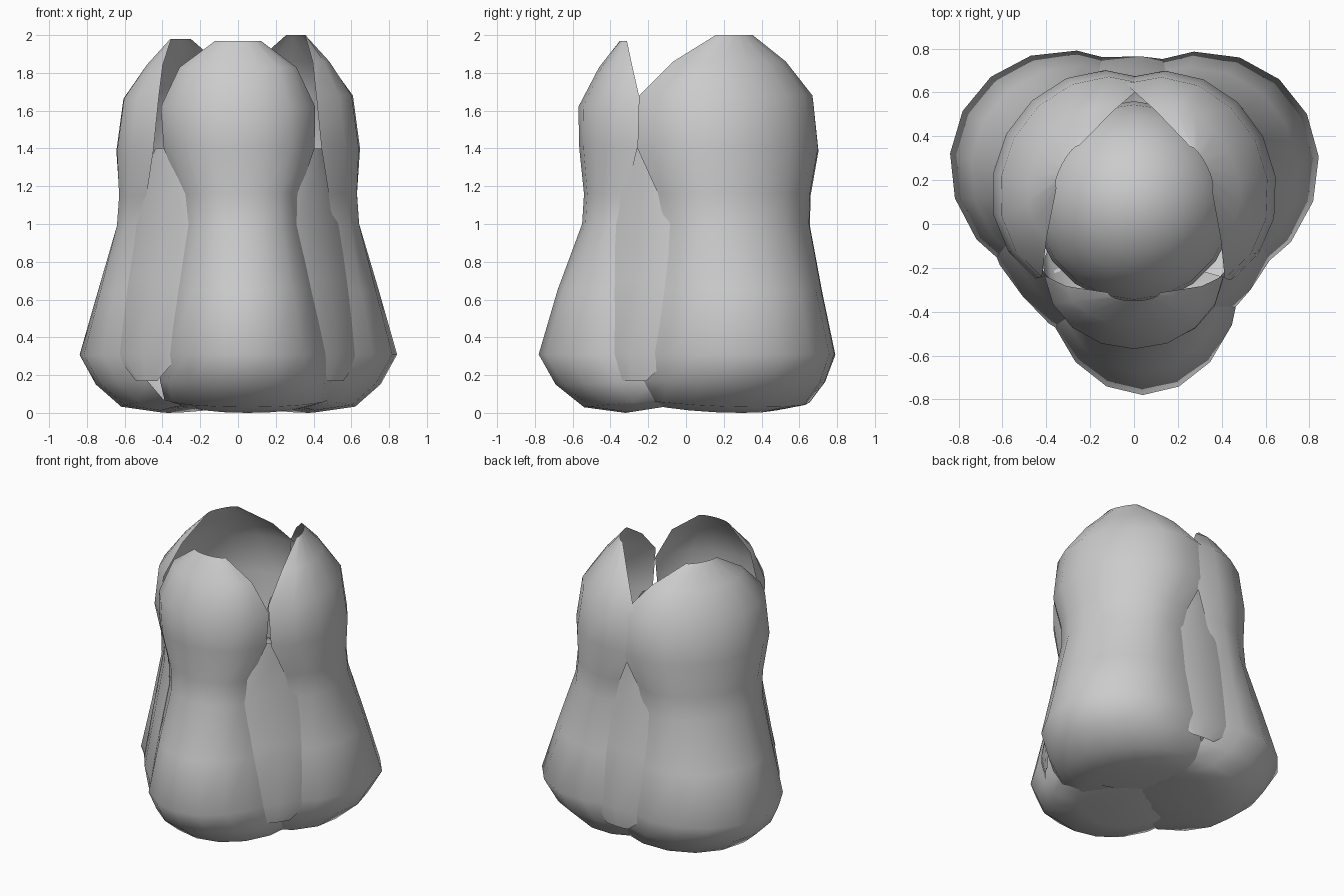
import bpy, bmesh
from math import sin, cos, radians

CENTRE_Y = 0.1


def petal(name, angle, rows, segs, arc=86, height=1.0, skew=0.0, lift=0.0):
    """Cupped sheet: each row is (z, radius at middle, half width, cup depth)."""
    a = radians(angle)
    bm = bmesh.new()
    grid = []
    for z, r, w, d in rows:
        line = []
        for i in range(segs + 1):
            p = radians(arc) * (2 * i / segs - 1)
            t = w * sin(p) + skew * max(0, 1 - z / 1.6)
            rad = r - d * (1 - cos(p))
            up = lift * (1 - cos(p)) * max(0, 1 - z / 0.3)   # base edges rise
            line.append(bm.verts.new((rad * cos(a) - t * sin(a),
                                      CENTRE_Y + rad * sin(a) + t * cos(a),
                                      (z + up) * height)))
        grid.append(line)
    for lo, hi in zip(grid, grid[1:]):
        for i in range(segs):
            bm.faces.new((lo[i], lo[i + 1], hi[i + 1], hi[i]))
    for f in bm.faces:
        f.smooth = True
    me = bpy.data.meshes.new(name)
    bm.to_mesh(me)
    bm.free()
    ob = bpy.data.objects.new(name, me)
    bpy.context.collection.objects.link(ob)
    return ob


# Front outer petal: curled base, bulging belly, waist, cupped upper half, blunt tip
front = [(0.09, -0.06, 0.08, 0.0), (0.0, 0.42, 0.34, 0.32), (0.03, 0.64, 0.44, 0.46),
         (0.15, 0.79, 0.46, 0.56), (0.31, 0.88, 0.45, 0.56), (0.65, 0.78, 0.38, 0.42),
         (1.0, 0.65, 0.31, 0.26), (1.16, 0.64, 0.31, 0.24), (1.4, 0.665, 0.40, 0.33),
         (1.62, 0.67, 0.41, 0.36), (1.83, 0.56, 0.31, 0.19), (1.97, 0.45, 0.12, 0.04)]
petal("front_outer_petal", -90, front, 8, skew=0.05, lift=0.05)

# Wider side petals, wrapping further round and closing in more at the tip
side = [(0.09, -0.06, 0.10, 0.0), (0.0, 0.42, 0.38, 0.36), (0.03, 0.64, 0.48, 0.48),
        (0.15, 0.79, 0.52, 0.56), (0.31, 0.885, 0.54, 0.58), (0.65, 0.78, 0.48, 0.48),
        (1.0, 0.665, 0.42, 0.34), (1.16, 0.65, 0.44, 0.36), (1.4, 0.66, 0.52, 0.46),
        (1.68, 0.62, 0.50, 0.44), (1.86, 0.49, 0.33, 0.23), (2.0, 0.37, 0.11, 0.03)]
petal("right_outer_petal", 27, side, 8, lift=0.05)
petal("left_outer_petal", 152, side, 8, height=0.99, lift=0.05)

# Narrow inner petals filling the gaps between the outer ones
inner = [(0.17, 0.64, 0.09, 0.01), (0.31, 0.665, 0.27, 0.05), (0.7, 0.60, 0.28, 0.06),
         (1.05, 0.54, 0.26, 0.05), (1.25, 0.53, 0.20, 0.04), (1.4, 0.52, 0.07, 0.01)]
for name, angle in (("right", -37), ("back", 87), ("left", 220)):
    petal(name + "_inner_petal", angle, inner, 4, arc=80)

# Rounded bud closing the inside of the flower
bpy.ops.mesh.primitive_uv_sphere_add(segments=20, ring_count=12, location=(0, CENTRE_Y, 0.65))
bud = bpy.context.object
bud.name = "inner_bud"
bud.scale = (0.46, 0.46, 0.55)
bpy.ops.object.shade_smooth()
